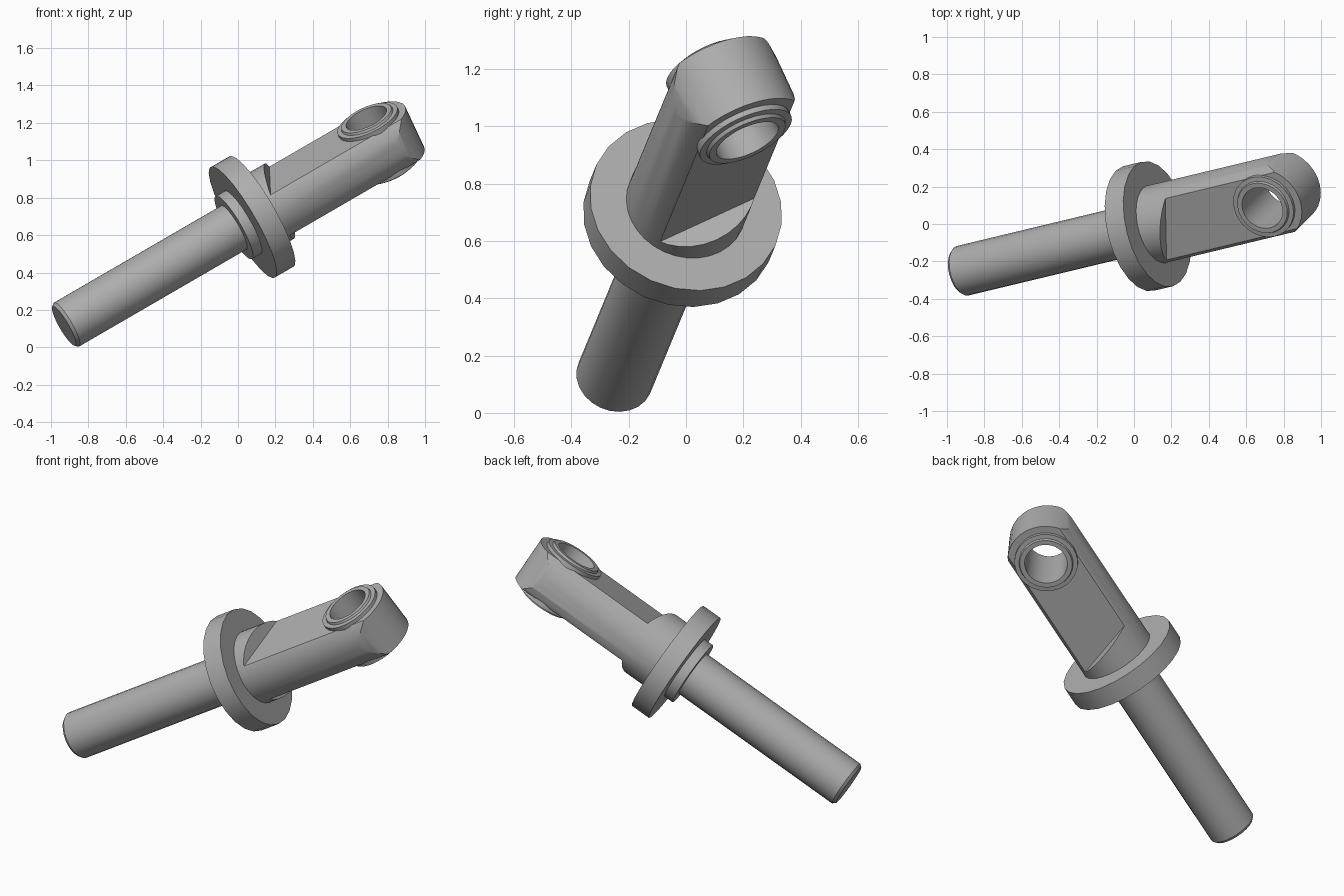
import bpy, bmesh, math
from mathutils import Vector, Matrix

if "Cube" in bpy.data.objects:
    bpy.data.objects.remove(bpy.data.objects["Cube"], do_unlink=True)

steel = bpy.data.materials.new("grey steel")
steel.use_nodes = True
GREY = (0.42, 0.42, 0.42, 1)
steel.diffuse_color = GREY
steel.node_tree.nodes["Principled BSDF"].inputs["Base Color"].default_value = GREY

# Tilted frame: local z runs along the rod, local y along the eye's bore
rod_axis = Vector((1, 0.24, 0.58)).normalized()
bore = Vector((-0.385, -0.39, 0.835))
bore = (bore - rod_axis * bore.dot(rod_axis)).normalized()
side = bore.cross(rod_axis)
FRAME = Matrix.Translation((0.075, -0.012, 0.697)) @ Matrix((side, bore, rod_axis)).transposed().to_4x4()

BODY_R, FLAT, EYE_Z = 0.213, 0.13, 0.797


def add_object(name, bm):
    bmesh.ops.recalc_face_normals(bm, faces=bm.faces)
    mesh = bpy.data.meshes.new(name)
    bm.to_mesh(mesh)
    bm.free()
    mesh.materials.append(steel)
    obj = bpy.data.objects.new(name, mesh)
    bpy.context.collection.objects.link(obj)
    return obj


def lathe(name, profile, sides, closed=False):
    """Spin (radius, height) points round local z; open profiles get end caps."""
    bm = bmesh.new()
    rings = []
    for r, z in profile:
        angles = [math.tau * i / sides for i in range(sides)]
        rings.append([bm.verts.new((r * math.cos(a), r * math.sin(a), z)) for a in angles])
    pairs = list(zip(rings, rings[1:]))
    if closed:
        pairs.append((rings[-1], rings[0]))
    else:
        bm.faces.new(rings[0])
        bm.faces.new(rings[-1])
    for low, high in pairs:
        for i in range(sides):
            j = (i + 1) % sides
            bm.faces.new((low[i], low[j], high[j], high[i]))
    return add_object(name, bm)


def prism(name, outline, y0, y1):
    """Extrude an (x, z) outline along the bore direction."""
    bm = bmesh.new()
    face = bm.faces.new([bm.verts.new((x, y0, z)) for x, z in outline])
    new = bmesh.ops.extrude_face_region(bm, geom=[face])["geom"]
    verts = [v for v in new if isinstance(v, bmesh.types.BMVert)]
    bmesh.ops.translate(bm, verts=verts, vec=(0, y1 - y0, 0))
    return add_object(name, bm)


def carve(obj, cutter, operation):
    cutter.hide_render = True
    mod = obj.modifiers.new("carve", "BOOLEAN")
    mod.operation, mod.solver, mod.object = operation, "EXACT", cutter
    bpy.context.view_layer.objects.active = obj
    bpy.ops.object.modifier_apply(modifier=mod.name)
    bpy.data.objects.remove(cutter, do_unlink=True)


# Shaft with a chamfered tip, stepped collar and flange
shaft = lathe("shaft", [(0.122, -1.187), (0.136, -1.17), (0.136, -0.05)], 24)
collar = lathe("collar", [(0.195, -0.115), (0.195, -0.03)], 24)
flange = lathe("flange", [(0.343, -0.0585), (0.343, 0.0585)], 24)

# Eye body: a round bar with a rounded end
eye_body = lathe("eye_body", [(BODY_R, 0.03), (BODY_R, 1.1)], 32)
arc = [math.pi * i / 16 for i in range(17)]
rounded = [(0.215 * math.cos(a), EYE_Z + 0.215 * math.sin(a)) for a in arc]
outline = [(0.3, 0), (0.3, EYE_Z)] + rounded + [(-0.3, EYE_Z), (-0.3, 0)]
carve(eye_body, prism("end_cutter", outline, -0.4, 0.4), "INTERSECT")

# Two flats ending in slanted shoulders
slab = [(x, 0.173 + 0.404 * x) for x in (-0.3, 0.3)] + [(0.3, 1.3), (-0.3, 1.3)]
for s in (-1, 1):
    carve(eye_body, prism("flat_cutter", slab, s * FLAT, s * 0.4), "DIFFERENCE")

# Bore and the bushing that lines it
TURN = Matrix.Translation((0, 0, EYE_Z)) @ Matrix.Rotation(math.pi / 2, 4, "X")
bore_cutter = lathe("bore_cutter", [(0.14, -0.4), (0.14, 0.4)], 32)
bore_cutter.data.transform(TURN)
carve(eye_body, bore_cutter, "DIFFERENCE")

half = [(0.118, 0.165), (0.145, 0.165), (0.15, 0.152), (0.175, 0.15), (0.175, 0.12), (0.141, 0.12)]
bushing = lathe("bushing", half + [(r, -z) for r, z in reversed(half)], 32, closed=True)
bushing.data.transform(TURN)

# Tilt everything into place and smooth the round walls
for obj in (shaft, collar, flange, eye_body, bushing):
    obj.data.transform(FRAME)
    bpy.ops.object.select_all(action="DESELECT")
    obj.select_set(True)
    bpy.context.view_layer.objects.active = obj
    bpy.ops.object.shade_smooth_by_angle(angle=math.radians(30))
